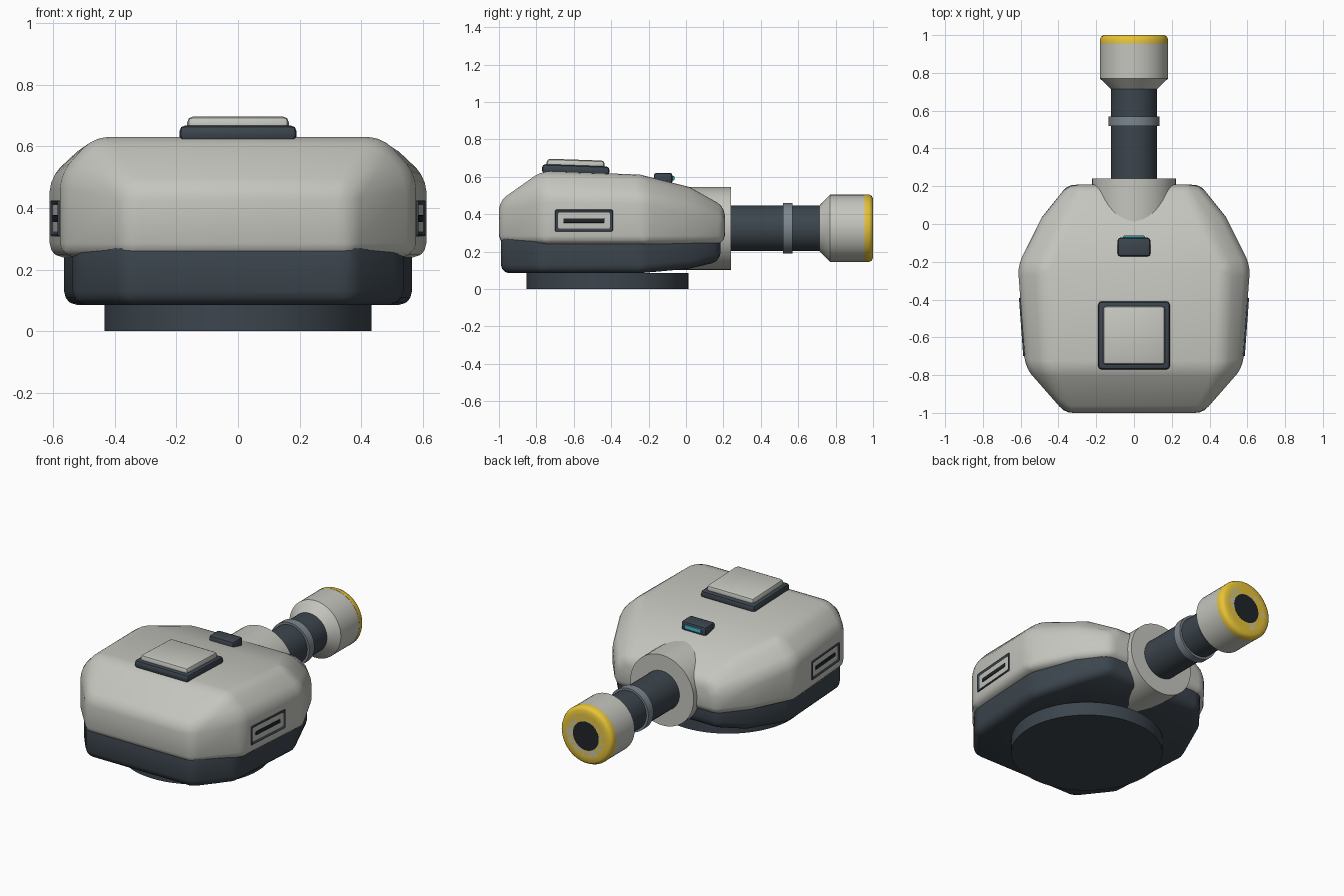
import bpy, bmesh, math
from mathutils import Matrix, Vector

if "Cube" in bpy.data.objects:
    bpy.data.objects.remove(bpy.data.objects["Cube"])


def material(name, r, g, b):
    m = bpy.data.materials.new(name)
    m.diffuse_color = (r, g, b, 1)
    m.use_nodes = True
    m.node_tree.nodes["Principled BSDF"].inputs["Base Color"].default_value = m.diffuse_color
    return m


PALE = material("pale_paint", 0.56, 0.56, 0.52)
DARK = material("dark_metal", 0.045, 0.06, 0.075)
BLACK = material("black", 0.015, 0.018, 0.022)
STEEL = material("steel", 0.2, 0.24, 0.27)
YELLOW = material("yellow", 0.8, 0.55, 0.04)
TEAL = material("teal_glass", 0.05, 0.5, 0.6)


def finish(bm, name, mat, bevel=0, segments=3, limit=25):
    bmesh.ops.recalc_face_normals(bm, faces=bm.faces)
    if bevel:
        edges = [e for e in bm.edges if e.is_manifold and e.calc_face_angle(0) > math.radians(limit)]
        bmesh.ops.bevel(bm, geom=edges, offset=bevel, segments=segments, profile=0.5,
                        affect='EDGES', clamp_overlap=True)
    me = bpy.data.meshes.new(name)
    bm.to_mesh(me)
    bm.free()
    me.materials.append(mat)
    ob = bpy.data.objects.new(name, me)
    bpy.context.collection.objects.link(ob)
    bpy.ops.object.select_all(action='DESELECT')
    bpy.context.view_layer.objects.active = ob
    ob.select_set(True)
    bpy.ops.object.shade_smooth_by_angle(angle=math.radians(35))
    return ob


def shell(name, rings, mat, bevel):
    """Symmetric hull from stacked half-outlines, listed back to nose on +x."""
    bm = bmesh.new()
    loops = []
    for ring in rings:
        right = [bm.verts.new(p) for p in ring]
        left = [bm.verts.new((-x, y, z)) for x, y, z in ring]
        loops.append((right, left))
    n = len(rings[0])
    for (r0, l0), (r1, l1) in zip(loops, loops[1:]):
        a, b = r0 + l0[::-1], r1 + l1[::-1]
        for i in range(2 * n):
            j = (i + 1) % (2 * n)
            bm.faces.new((a[i], a[j], b[j], b[i]))
    for right, left in (loops[0], loops[-1]):
        for i in range(n - 1):
            bm.faces.new((right[i], right[i + 1], left[i + 1], left[i]))
    bmesh.ops.remove_doubles(bm, verts=bm.verts, dist=0.001)
    return finish(bm, name, mat, bevel)


def box(name, lo, hi, mat, bevel=0.01, rot=None, recess=None):
    lo, hi = Vector(lo), Vector(hi)
    bm = bmesh.new()
    bmesh.ops.create_cube(bm, size=1, matrix=Matrix.Diagonal((*(hi - lo), 1)))
    if recess:
        face = max(bm.faces, key=lambda f: f.calc_center_median().x * recess)
        bmesh.ops.inset_region(bm, faces=[face], thickness=0.03, depth=0)
        bmesh.ops.translate(bm, verts=face.verts, vec=(-0.014 * recess, 0, 0))
    ob = finish(bm, name, mat, bevel, 2)
    ob.location = (lo + hi) / 2
    if rot:
        ob.rotation_euler = rot
    return ob


def lathe(name, profile, mat, centre, axis='Y', steps=48):
    """Revolve (radius, distance) points round the y or z axis."""
    bm = bmesh.new()
    rings = []
    for r, d in profile:
        ring = []
        for k in range(steps):
            t = 2 * math.pi * k / steps
            u, v = r * math.cos(t), r * math.sin(t)
            ring.append(bm.verts.new((u, d, v) if axis == 'Y' else (u, v, d)))
        rings.append(ring)
    for a, b in zip(rings, rings[1:]):
        for k in range(steps):
            j = (k + 1) % steps
            bm.faces.new((a[k], a[j], b[j], b[k]))
    bm.faces.new(rings[0])
    bm.faces.new(rings[-1])
    ob = finish(bm, name, mat)
    ob.location = centre
    return ob


# Turntable under the hull
lathe("turntable", [(0.433, 0), (0.433, 0.085)], DARK, (0, -0.42, 0), 'Z', 64)

# Dark lower hull
low = [(0.37, -0.99), (0.535, -0.78), (0.568, -0.24), (0.46, 0.03), (0.34, 0.185)]
low_z = (0.085, 0.085, 0.085, 0.11, 0.15)
shell("lower_hull", [[(x, y, z) for (x, y), z in zip(low, low_z)],
                     [(x, y, 0.32) for x, y in low]], DARK, 0.045)

# Pale upper hull: vertical wall, then chamfer to the sloping roof
out = [(0.365, -1.0), (0.575, -0.76), (0.615, -0.22), (0.485, 0.04), (0.35, 0.208)]
wall_z = (0.47, 0.51, 0.50, 0.44, 0.37)
roof = [(0.47, -0.77, 0.632), (0.47, -0.77, 0.632), (0.49, -0.24, 0.612),
        (0.37, 0.02, 0.545), (0.29, 0.208, 0.44)]
shell("upper_hull", [[(x, y, 0.24) for x, y in out],
                     [(x, y, z) for (x, y), z in zip(out, wall_z)], roof], PALE, 0.045)

# Gun: collar, barrel, band, muzzle with yellow tip
GUN = (0, 0, 0.325)
lathe("gun_collar", [(0.222, -0.12), (0.222, 0.24)], PALE, GUN)
lathe("barrel", [(0.122, 0.1), (0.122, 0.75)], DARK, GUN)
lathe("barrel_band", [(0.136, 0.518), (0.136, 0.57)], STEEL, GUN)
lathe("muzzle", [(0.12, 0.712), (0.18, 0.77), (0.18, 0.96)], PALE, GUN)
lathe("muzzle_tip", [(0.181, 0.955), (0.181, 0.978), (0.174, 0.992), (0.16, 1.0), (0.13, 1.0)],
      YELLOW, GUN)
lathe("muzzle_face", [(0.135, 0.99), (0.135, 1.0), (0.09, 1.0), (0.09, 0.99)], PALE, GUN)
lathe("bore", [(0.09, 0.98), (0.09, 1.0005)], BLACK, GUN)

# Roof hatch, tilted with the roof
tilt = (math.radians(-2), 0, 0)
box("hatch_frame", (-0.19, -0.77, 0.612), (0.19, -0.41, 0.662), DARK, 0.018, tilt)
box("hatch_lid", (-0.165, -0.745, 0.64), (0.165, -0.435, 0.692), PALE, 0.018, tilt)

# Roof sensor
box("sensor_body", (-0.087, -0.172, 0.56), (0.087, -0.072, 0.622), DARK, 0.015)
box("sensor_glass", (-0.057, -0.09, 0.58), (0.057, -0.062, 0.605), TEAL, 0.004)

# Side vents, set along the slanted walls
for s, side in ((1, "right"), (-1, "left")):
    turn = (0, 0, -s * math.radians(4.2))
    x = s * 0.583
    box(side + "_vent", (x - 0.018, -0.70, 0.308), (x + 0.018, -0.39, 0.425), DARK, 0.007, turn, s)
    box(side + "_vent_slot", (x - 0.012, -0.655, 0.354), (x + 0.012, -0.435, 0.378), BLACK, 0.003, turn)
